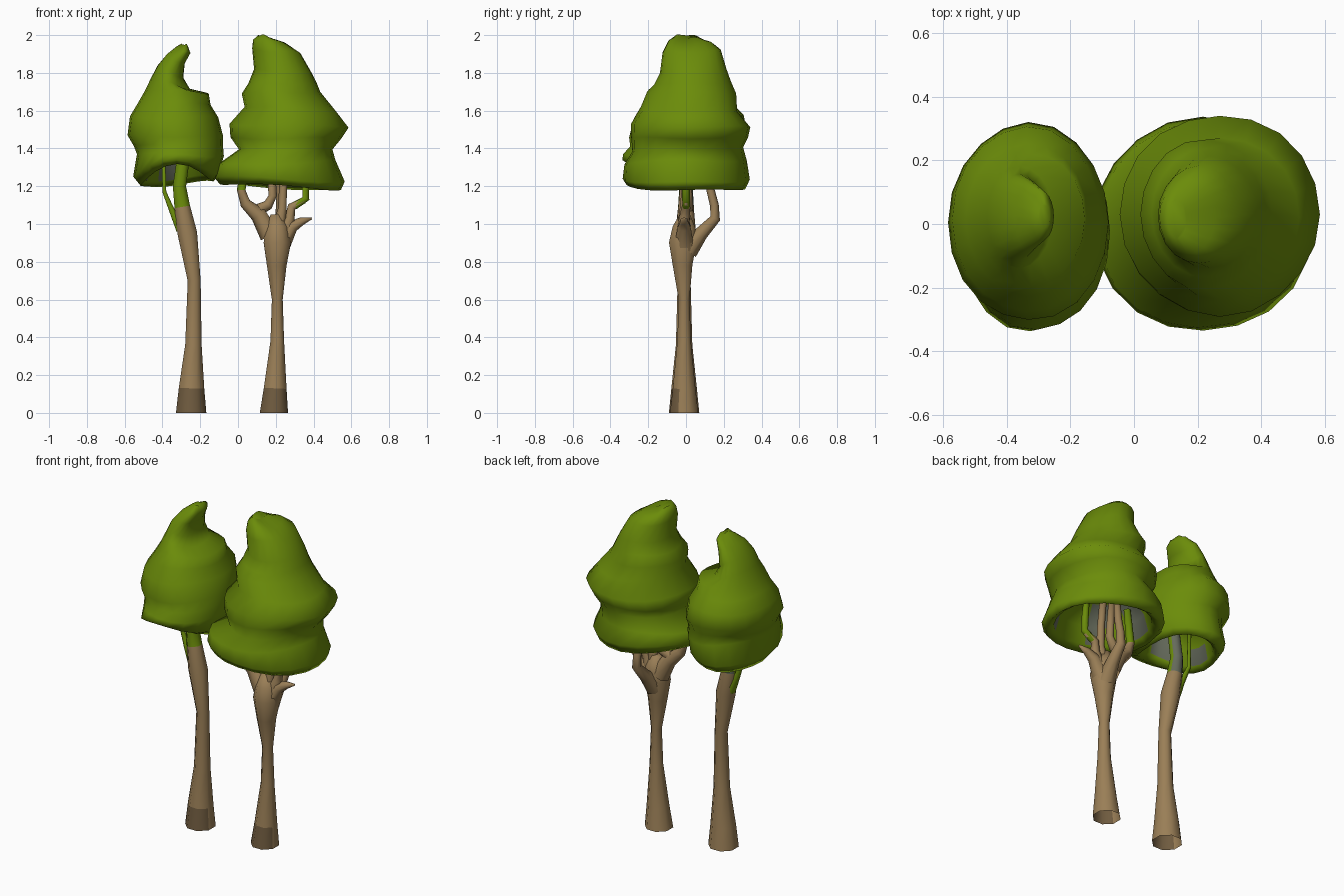
import bpy, bmesh, math
from mathutils import Vector


def material(name, rgb):
    m = bpy.data.materials.new(name)
    m.diffuse_color = (*rgb, 1)
    return m


LEAF = material("leaf green", (0.147, 0.262, 0.003))
BARK = material("bark brown", (0.325, 0.212, 0.095))
DARK = material("dark bark", (0.16, 0.105, 0.05))
GREY = material("grey green", (0.13, 0.145, 0.105))


def loft(name, rings, mats, rule, cap_start=False, cap_end=True):
    """Skin a list of equal-length point rings; rule(center, ring) -> material index."""
    bm = bmesh.new()
    rows = [[bm.verts.new(p) for p in ring] for ring in rings]
    n = len(rows[0])
    for k in range(len(rows) - 1):
        a, b = rows[k], rows[k + 1]
        for i in range(n):
            j = (i + 1) % n
            f = bm.faces.new((a[i], a[j], b[j], b[i]))
            f.material_index = rule(f.calc_center_median(), k)
    if cap_start:
        bm.faces.new(rows[0][::-1])
    if cap_end:
        bm.faces.new(rows[-1])
    for f in bm.faces:
        f.smooth = True
    bmesh.ops.recalc_face_normals(bm, faces=bm.faces)
    me = bpy.data.meshes.new(name)
    bm.to_mesh(me)
    bm.free()
    for m in mats:
        me.materials.append(m)
    ob = bpy.data.objects.new(name, me)
    bpy.context.collection.objects.link(ob)
    return ob


def limb(name, path, mats=(BARK,), rule=lambda c, k: 0, sides=8):
    """Tapered tube along (x, y, z, radius) points."""
    pts = [Vector(p[:3]) for p in path]
    rings = []
    for k, p in enumerate(path):
        t = pts[min(k + 1, len(pts) - 1)] - pts[max(k - 1, 0)]
        if k == 0 and p[2] == 0:
            t = Vector((0, 0, 1))
        q = Vector((0, 0, 1)).rotation_difference(t.normalized())
        ring = []
        for i in range(sides):
            a = math.tau * (i + 0.5) / sides
            ring.append(pts[k] + q @ Vector((p[3] * math.cos(a), p[3] * math.sin(a), 0)))
        rings.append(ring)
    return loft(name, rings, mats, rule, cap_end=True)


def crown(name, rows, lift, phase, sides=20):
    """Hollow lumpy crown; rows = left x, left z, right x, right z, front y, back y."""
    def ring(row, k, scale=1.0, dz=0.0):
        xl, zl, xr, zr, y0, y1 = row
        cx, cy, out = (xl + xr) / 2, (y0 + y1) / 2, []
        for i in range(sides):
            a = math.tau * i / sides
            c, s = math.cos(a), math.sin(a)
            r = scale * (1 + s * s * (0.02 + 0.02 * math.sin(3 * a + phase + k * 0.8)))
            z = (zl + zr) / 2 + (zr - zl) / 2 * c + dz
            z += 0.012 * s * math.sin(2 * a + phase + k)
            if k < 2:  # front of the rim is raised
                z += lift * (1 - 0.3 * k) * max(0, math.cos(a + math.radians(98))) ** 2
            out.append((cx + (xr - xl) / 2 * c * r, cy + (y1 - y0) / 2 * s * r, z))
        return out

    # hollow underside first, then the outer layers
    rim = rows[0]
    rings = [ring(rim, 0, 0.12, 0.26), ring(rim, 0, 0.5, 0.23),
             ring(rim, 0, 0.78, 0.13), ring(rim, 0, 0.86, 0.03)]
    rings += [ring(row, k) for k, row in enumerate(rows)]

    def rule(c, k):
        return 1 if k < 3 and math.sin(c.x * 23 + phase) * math.cos(c.y * 17) > 0.4 else 0
    return loft(name, rings, (LEAF, GREY), rule, cap_start=True)


# left crown, with a bent blunt tip
crown("left_crown", [
    (-.515, 1.20, -.13, 1.225, -.27, .26), (-.555, 1.25, -.10, 1.265, -.33, .29),
    (-.535, 1.37, -.075, 1.36, -.33, .28), (-.55, 1.41, -.08, 1.42, -.295, .27),
    (-.585, 1.47, -.08, 1.47, -.30, .31), (-.572, 1.57, -.105, 1.565, -.27, .30),
    (-.53, 1.64, -.145, 1.63, -.22, .25), (-.49, 1.71, -.155, 1.69, -.19, .22),
    (-.462, 1.77, -.255, 1.715, -.135, .18), (-.425, 1.84, -.29, 1.775, -.11, .155),
    (-.375, 1.90, -.282, 1.85, -.085, .135), (-.325, 1.94, -.252, 1.905, -.05, .10),
    (-.30, 1.955, -.265, 1.94, -.015, .065)], 0.10, 0.6)

# right crown, broader and taller
crown("right_crown", [
    (-.095, 1.21, .545, 1.18, -.31, .305), (-.13, 1.25, .565, 1.225, -.335, .325),
    (-.115, 1.31, .515, 1.34, -.325, .31), (.005, 1.395, .50, 1.395, -.28, .295),
    (-.04, 1.46, .545, 1.45, -.28, .325), (-.045, 1.53, .585, 1.51, -.28, .34),
    (.035, 1.62, .52, 1.595, -.23, .27), (.02, 1.69, .435, 1.70, -.20, .262),
    (.055, 1.745, .415, 1.75, -.165, .232),
    (.085, 1.82, .39, 1.80, -.138, .207), (.075, 1.93, .33, 1.905, -.123, .178),
    (.08, 1.975, .255, 1.955, -.092, .135), (.105, 1.999, .165, 1.985, -.045, .075)], 0.0, 2.0)


def bark_rule(c, k):
    if c.z > 1.14:  # mossy top, greyer behind
        return 2 if c.y < 0.01 else 3
    return 1 if c.z < 0.12 and c.y < -0.04 else 0


# trunks: open flared bases, narrow waists, swollen forks
BARKS = (BARK, DARK, LEAF, GREY)
limb("left_trunk", [
    (-.248, -.01, 0, .087), (-.246, -.01, .13, .073), (-.236, -.01, .36, .047),
    (-.232, -.01, .7, .037), (-.268, -.005, .95, .056), (-.295, 0, 1.09, .045),
    (-.31, 0, 1.2, .038), (-.288, 0, 1.36, .036), (-.28, 0, 1.44, .025)], BARKS, bark_rule)
limb("right_trunk", [
    (.19, -.01, 0, .081), (.197, -.01, .13, .065), (.208, -.01, .38, .039),
    (.208, -.01, .6, .031), (.205, -.018, .78, .056), (.208, -.018, .9, .078),
    (.205, -.01, .98, .066), (.2, -.005, 1.05, .03)], BARKS, bark_rule)

# branches reaching into the hollow crowns
GREEN_LIMB = (LEAF,)
limb("left_side_branch", [
    (-.30, 0, .97, .032), (-.345, 0, 1.06, .018), (-.39, .01, 1.17, .012),
    (-.395, .01, 1.4, .01)], GREEN_LIMB, sides=6)
branches = {
    "outer_left_branch": [(.17, 0, .94, .055), (.11, 0, 1.05, .045), (.04, -.01, 1.11, .03),
                          (.018, -.01, 1.18, .024), (.05, 0, 1.38, .02)],
    "inner_left_branch": [(.10, 0, 1.07, .034), (.16, .01, 1.10, .028),
                          (.185, .01, 1.15, .024), (.17, .01, 1.4, .018)],
    "middle_branch": [(.21, -.01, .93, .045), (.235, -.01, 1.08, .024), (.24, 0, 1.2, .022),
                      (.22, 0, 1.42, .02)],
    "back_branch": [(.21, .01, .86, .055), (.22, .08, .95, .038), (.225, .155, 1.03, .028),
                    (.225, .15, 1.1, .024), (.22, .125, 1.2, .022), (.22, .11, 1.38, .018)],
    "right_stub": [(.225, -.01, .88, .055), (.285, -.01, .985, .036), (.34, -.01, 1.015, .022),
                   (.39, -.01, 1.03, .006)],
    "inner_right_branch": [(.24, -.01, .93, .045), (.275, -.01, 1.03, .028),
                           (.285, 0, 1.09, .024), (.35, 0, 1.125, .018)],
}
for name, path in branches.items():
    limb(name, path, (BARK, LEAF),
         lambda c, k: int(c.z > 1.25 and c.x < 0.1), sides=7)
limb("green_right_twig", [(.30, 0, 1.095, .022), (.36, 0, 1.135, .022), (.355, 0, 1.22, .02),
                          (.34, 0, 1.38, .016)], GREEN_LIMB, sides=6)
